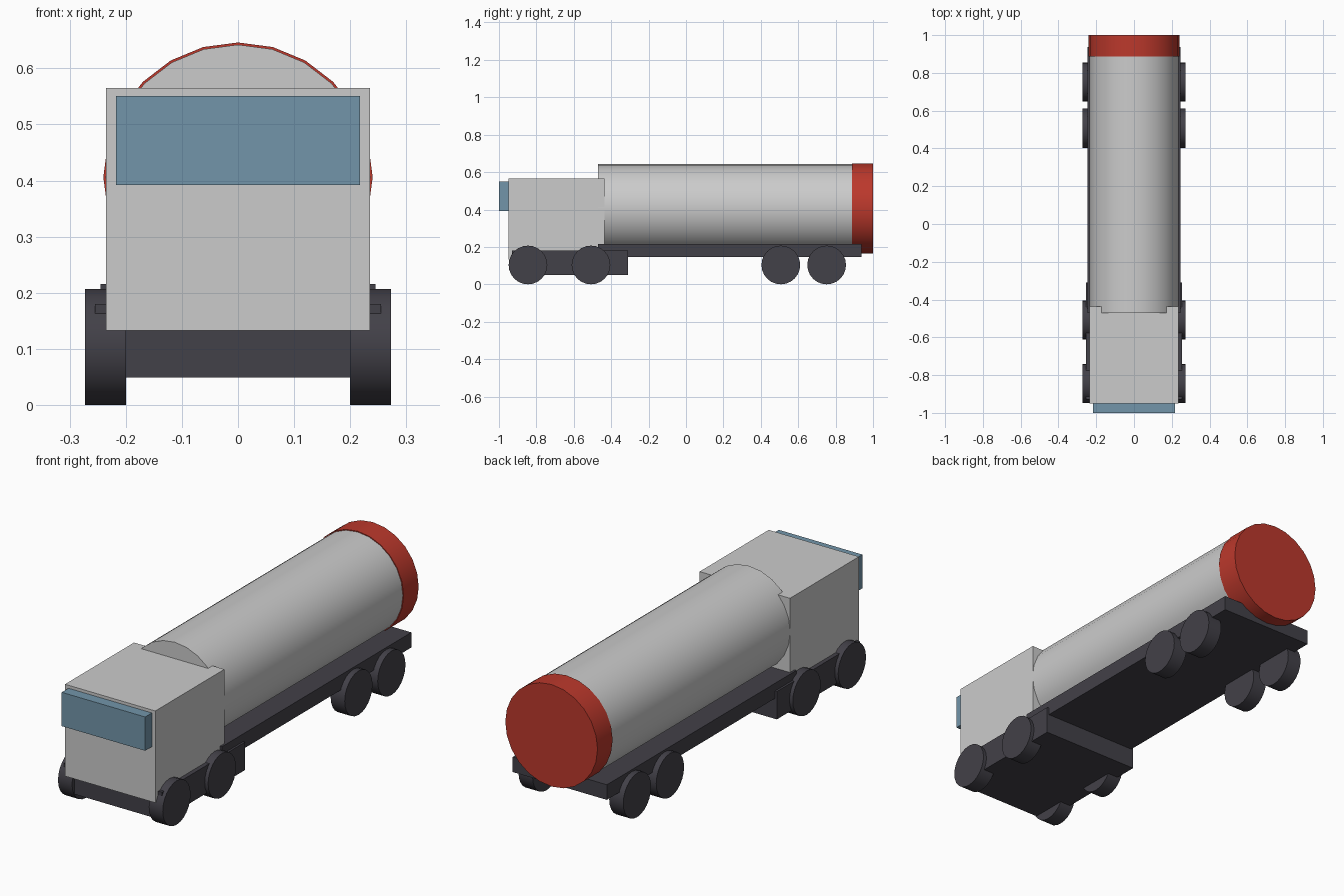
import bpy
from math import radians

if "Cube" in bpy.data.objects:
    bpy.data.objects.remove(bpy.data.objects["Cube"])


def material(name, color):
    m = bpy.data.materials.new(name)
    m.diffuse_color = color
    m.use_nodes = True
    m.node_tree.nodes["Principled BSDF"].inputs["Base Color"].default_value = m.diffuse_color
    return m


DARK = material("dark_grey", (0.055, 0.052, 0.065, 1))
RED = material("red", (0.50, 0.04, 0.025, 1))
GLASS = material("glass_blue", (0.17, 0.30, 0.40, 1))


def box(name, half_width, y0, y1, z0, z1, mat=None):
    bpy.ops.mesh.primitive_cube_add(size=1, location=(0, (y0 + y1) / 2, (z0 + z1) / 2))
    ob = bpy.context.object
    ob.name = name
    ob.scale = (2 * half_width, y1 - y0, z1 - z0)
    bpy.ops.object.transform_apply(location=False, rotation=False, scale=True)
    if mat:
        ob.data.materials.append(mat)
    return ob


def cylinder(name, radius, depth, location, rotation, mat=None, sides=24):
    bpy.ops.mesh.primitive_cylinder_add(vertices=sides, radius=radius, depth=depth,
                                        location=location, rotation=rotation)
    ob = bpy.context.object
    ob.name = name
    bpy.ops.object.transform_apply(location=False, rotation=True, scale=False)
    if mat:
        ob.data.materials.append(mat)
    bpy.ops.object.shade_smooth_by_angle(angle=radians(35))
    return ob


# Cab and windscreen
box("cab", 0.235, -0.95, -0.437, 0.133, 0.565)
box("windscreen", 0.217, -1.0, -0.94, 0.392, 0.551, GLASS)

# Tractor chassis and trailer deck
box("tractor_chassis", 0.255, -0.929, -0.311, 0.049, 0.18, DARK)
box("trailer_deck", 0.245, -0.47, 0.938, 0.145, 0.216, DARK)

# Tank with red rear band
ALONG_Y = (radians(90), 0, 0)
cylinder("tank", 0.236, 1.40, (0, 0.23, 0.406), ALONG_Y)
cylinder("tank_rear_cap", 0.24, 0.112, (0, 0.944, 0.406), ALONG_Y, RED)

# Four axles of wheels
for i, y in enumerate((-0.845, -0.508, 0.507, 0.752), 1):
    for side, s in (("left", 1), ("right", -1)):
        cylinder(f"wheel_{side}_{i}", 0.1035, 0.073, (s * 0.236, y, 0.1035),
                 (0, radians(90), 0), DARK)
